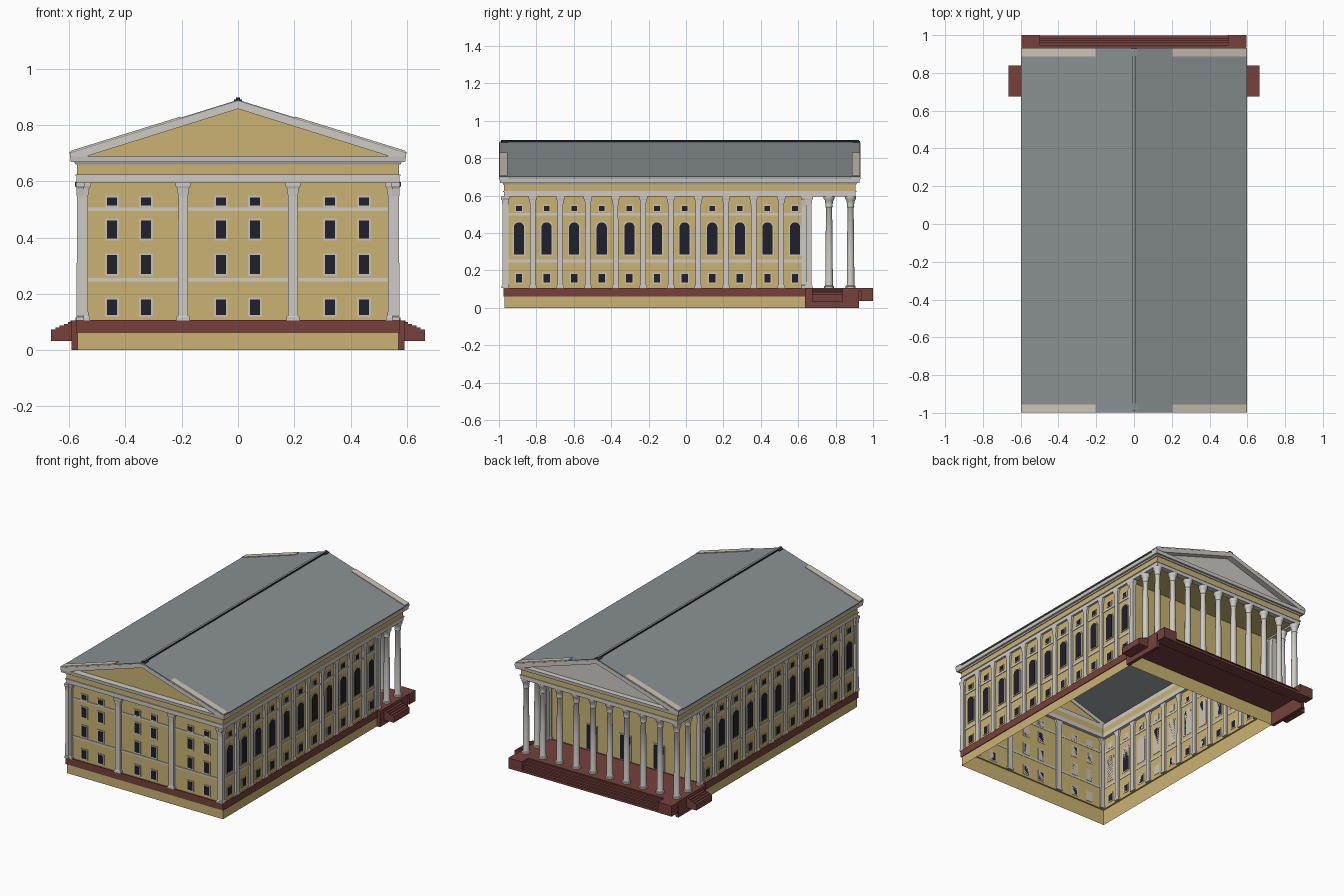
import bpy, bmesh, math
from mathutils import Vector

if "Cube" in bpy.data.objects:
    bpy.data.objects.remove(bpy.data.objects["Cube"])


def material(name, rgb):
    m = bpy.data.materials.new(name)
    m.diffuse_color = (*rgb, 1)
    m.use_nodes = True
    m.node_tree.nodes["Principled BSDF"].inputs["Base Color"].default_value = m.diffuse_color
    return m


YELLOW = material("yellow_plaster", (0.59, 0.45, 0.17))
WHITE = material("white_stone", (0.62, 0.60, 0.56))
IVORY = material("ivory_trim", (0.60, 0.55, 0.46))
RED = material("red_granite", (0.18, 0.053, 0.045))
ROOF = material("grey_roof", (0.255, 0.285, 0.295))
DARK = material("dark_glass", (0.013, 0.014, 0.024))


def finish(name, bm, *mats, rule=None, smooth=False):
    bmesh.ops.recalc_face_normals(bm, faces=bm.faces)
    if rule:
        for f in bm.faces:
            f.material_index = rule(f)
    me = bpy.data.meshes.new(name)
    bm.to_mesh(me)
    bm.free()
    for m in mats:
        me.materials.append(m)
    ob = bpy.data.objects.new(name, me)
    bpy.context.collection.objects.link(ob)
    if smooth:
        bpy.context.view_layer.objects.active = ob
        ob.select_set(True)
        bpy.ops.object.shade_smooth_by_angle(angle=math.radians(40))
        ob.select_set(False)
    return ob


def loft(bm, sections, caps=True):
    """Join equal-length closed loops of points."""
    rings = [[bm.verts.new(p) for p in s] for s in sections]
    n = len(rings[0])
    for a, b in zip(rings, rings[1:]):
        for i in range(n):
            j = (i + 1) % n
            bm.faces.new((a[i], a[j], b[j], b[i]))
    if caps:
        bm.faces.new(rings[0])
        bm.faces.new(rings[-1])


def prism(bm, pts, place, a, b):
    """Extrude a 2D outline from depth a to b; place maps (u, v, depth)."""
    loft(bm, [[place(u, v, d) for u, v in pts] for d in (a, b)])


def rect(x0, x1, y0, y1):
    return [(x0, y0), (x1, y0), (x1, y1), (x0, y1)]


def box(bm, x0, x1, y0, y1, z0, z1):
    prism(bm, rect(x0, x1, y0, y1), lambda u, v, d: (u, v, d), z0, z1)


def footprint(d, back, z):
    """Building outline grown outward by d."""
    return [(x, y, z) for x, y in rect(-.57 - d, .57 + d, -.97 - d, back + d)]


def ring(name, mat, levels, back, inner):
    """Hollow moulding: outer offsets by height, closed by an inner wall."""
    bm = bmesh.new()
    secs = [footprint(d, back, z) for d, z in levels]
    secs += [footprint(inner, back, levels[-1][1]), footprint(inner, back, levels[0][1])]
    loft(bm, secs + [secs[0]], caps=False)
    bmesh.ops.remove_doubles(bm, verts=bm.verts, dist=1e-6)
    return finish(name, bm, mat)


def front(u, z, d): return Vector((u, -.96 - d, z))
def right(u, z, d): return Vector((.56 + d, u, z))
def left(u, z, d): return Vector((-.56 - d, u, z))
def rear(u, z, d): return Vector((u, .63 + d, z))


# Walls: an open-bottomed shell with a low base
bm = bmesh.new()
loft(bm, [footprint(d, .64, z) for d, z in ((0, 0), (0, .103), (-.01, .103), (-.01, .665))], caps=False)
finish("walls", bm, YELLOW)
ring("plinth_band", RED, [(.005, .06), (.005, .107)], .635, .0005)

# Entablature
ring("architrave", WHITE, [(.004, .595), (.004, .618), (.008, .618), (.008, .624)], .903, -.03)
ring("frieze", YELLOW, [(.002, .624), (.002, .662)], .903, -.03)
ring("cornice", WHITE, [(.008, .660), (.012, .668), (.024, .668), (.027, .69)], .903, -.03)

# Portico ceiling
bm = bmesh.new()
box(bm, -.55, .55, .63, .89, .605, .612)
finish("portico_ceiling", bm, YELLOW)

# Facade trim and windows, collected into shared meshes
bands, frames, glass, pilasters = (bmesh.new() for _ in range(4))


def window(place, u, z0, z1, w, arch=False, t=.007):
    def outline(g):
        h = w / 2 + g
        if not arch:
            return rect(u - h, u + h, z0 - g, z1 + g)
        top = z1 - w / 2
        return [(u - h, z0 - g), (u + h, z0 - g)] + [
            (u + h * math.cos(math.pi * k / 10), top + h * math.sin(math.pi * k / 10)) for k in range(11)]
    prism(frames, outline(t), place, -.002, .005)
    prism(glass, outline(0), place, -.002, .007)


def pilaster(place, u, half, depth):
    prof = [(.105, 1.3), (.118, 1.3), (.122, 1), (.545, .95), (.575, 1.2), (.583, 1.5), (.596, 1.5)]
    loft(pilasters, [[place(u + a * half * k, z, d * (.6 + .4 * k)) for a, d in
                      ((-1, -.012), (1, -.012), (1, depth), (-1, depth))] for z, k in prof])


step = .1476
for place in (right, left):
    for i in range(12):
        pilaster(place, -.967 + i * step, .015, .013)
    for i in range(11):
        u = -.893 + i * step
        window(place, u, .135, .182, .034)
        window(place, u, .285, .457, .054, arch=True)
        window(place, u, .517, .545, .030, t=.006)
    for z in (.25, .50):
        prism(bands, rect(-.96, .63, z - .007, z + .007), place, -.002, .004)

for u in (-.55, -.195, .195, .55):
    pilaster(front, u, .018, .018)
for c in (-.387, 0, .387):
    for u in (c - .06, c + .06):
        for z0, z1 in ((.125, .18), (.27, .337), (.397, .46), (.514, .543)):
            window(front, u, z0, z1, .036)
for z in (.25, .50):
    prism(bands, rect(-.56, .56, z - .006, z + .006), front, -.002, .004)
for u in (-.55, .55):
    pilaster(rear, u, .015, .012)
for u in (-.245, 0, .245):
    window(rear, u, .112, .27, .07)

finish("string_courses", bands, WHITE)
finish("window_frames", frames, IVORY)
finish("window_glass", glass, DARK)
finish("pilasters", pilasters, WHITE)

# Portico columns: ten across the back, one more behind each end
bm = bmesh.new()
profile = [(.105, .027), (.115, .027), (.118, .022), (.126, .020), (.33, .019), (.535, .016),
           (.54, .020), (.548, .018), (.575, .023), (.583, .029), (.597, .029)]
spots = [(-.55 + i * 1.1 / 9, .88) for i in range(10)] + [(-.55, .765), (.55, .765)]
for cx, cy in spots:
    loft(bm, [[(cx + r * math.cos(k * math.pi / 8), cy + r * math.sin(k * math.pi / 8), z)
               for k in range(16)] for z, r in profile])
finish("columns", bm, WHITE, smooth=True)

# Portico platform, hollow beneath
bm = bmesh.new()
box(bm, -.592, .592, .635, .935, .09, .105)
box(bm, -.57, .57, .915, .935, .035, .09)
for s in (-1, 1):
    box(bm, *sorted((s * .57, s * .592)), .635, .925, 0, .09)
    box(bm, *sorted((s * .497, s * .595)), .935, 1.0, .035, .105)
finish("portico_platform", bm, RED)


def stair_outline(a, b, top, low, base, n):
    pts = [(a, base)]
    for i in range(n):
        z = top - (top - low) * i / (n - 1)
        pts += [(a + (b - a) * i / n, z), (a + (b - a) * (i + 1) / n, z)]
    return pts + [(b, base)]


# Rear and side steps
bm = bmesh.new()
prism(bm, stair_outline(.935, .998, .098, .05, .035, 5), lambda u, v, d: (d, u, v), -.497, .497)
finish("rear_steps", bm, RED)
bm = bmesh.new()
for s in (-1, 1):
    prism(bm, stair_outline(.588, .664, .100, .074, .033, 5), lambda u, v, d: (s * u, d, v), .675, .84)
finish("side_steps", bm, RED)


# Roof, gables and ridge
def along_y(u, v, d): return (u, d, v)


roof, rake, plates = bmesh.new(), bmesh.new(), bmesh.new()
slope = .186 / .598
for s in (-1, 1):
    prism(roof, [(0, .889), (s * .598, .703), (s * .598, .697), (0, .883)], along_y, -.997, .93)
    for a, b in ((-.999, -.945), (.878, .932)):
        prism(rake, [(0, .884), (s * .597, .699), (s * .597, .688), (s * .54, .688), (0, .857)], along_y, a, b)
    for a, b in ((-.998, -.955), (.888, .931)):
        prism(plates, [(s * x, .889 - slope * x + h) for x, h in
                       ((.205, -.002), (.595, -.002), (.595, .004), (.205, .004))], along_y, a, b)
finish("roof", roof, ROOF)
finish("raking_cornices", rake, WHITE)
finish("roof_edge_plates", plates, IVORY)

for name, mat, y in (("front_tympanum", YELLOW, -.955), ("rear_tympanum", WHITE, .888)):
    bm = bmesh.new()
    prism(bm, [(-.56, .684), (.56, .684), (0, .862)], along_y, y, y + .006)
    finish(name, bm, mat)

bm = bmesh.new()
box(bm, -.007, .007, -.99, .925, .88, .898)
for y in (-.97, .91):
    box(bm, -.015, .015, y - .02, y + .02, .878, .891)
finish("ridge", bm, ROOF, DARK, rule=lambda f: 0 if f.normal.z > .5 else 1)
